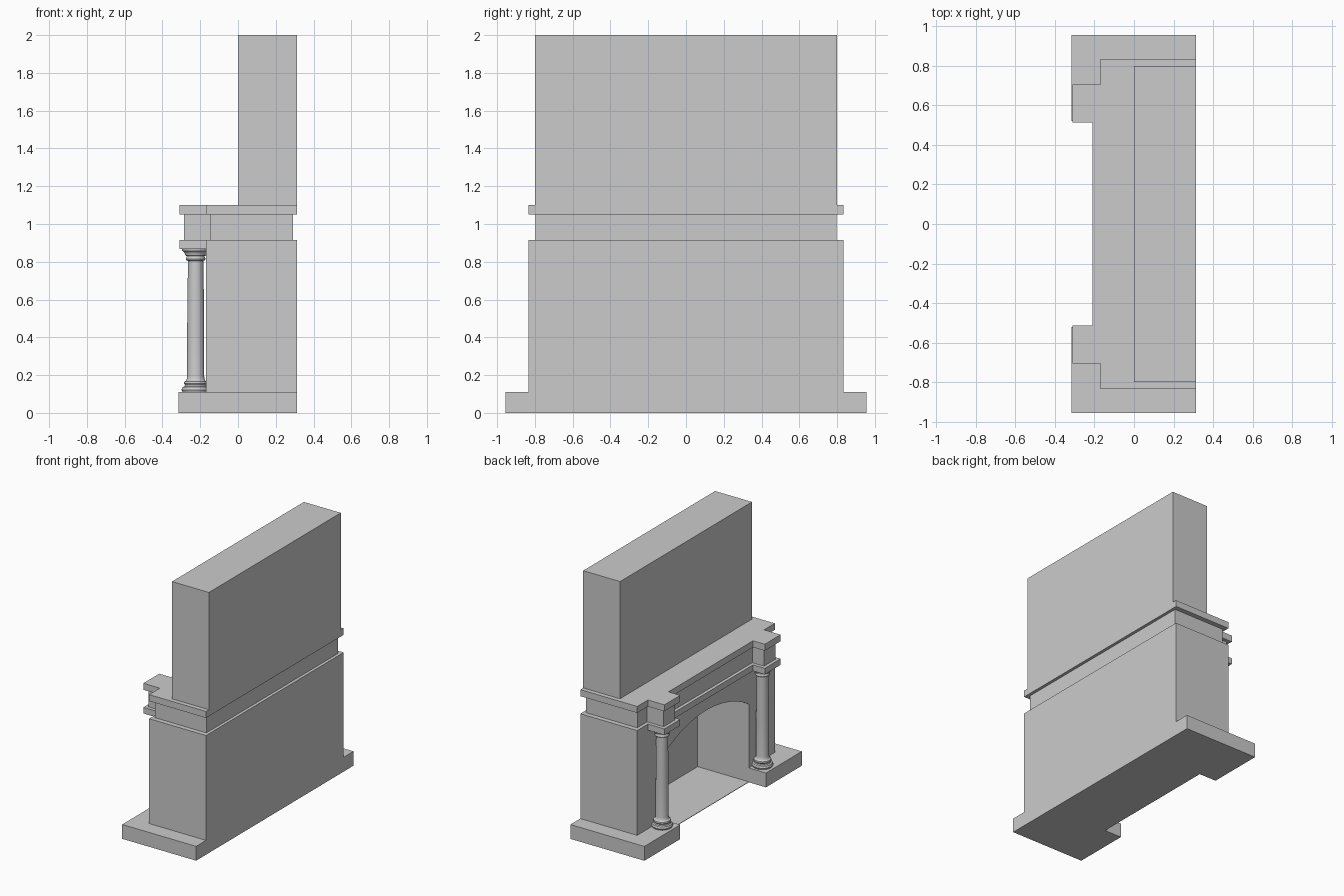
import bpy, bmesh, math
from mathutils import Vector

if "Cube" in bpy.data.objects:
    bpy.data.objects.remove(bpy.data.objects["Cube"])

BACK, FRONT = 0.313, -0.17      # back plane and main wall front
OPEN, SPRING, CROWN = 0.52, 0.60, 0.75


def make(name, bm):
    bmesh.ops.recalc_face_normals(bm, faces=bm.faces[:])
    me = bpy.data.meshes.new(name)
    bm.to_mesh(me)
    bm.free()
    ob = bpy.data.objects.new(name, me)
    bpy.context.collection.objects.link(ob)
    return ob


def prism(name, pts, move):
    """Extrude a closed outline of 3D points along a vector."""
    bm = bmesh.new()
    face = bm.faces.new([bm.verts.new(p) for p in pts])
    res = bmesh.ops.extrude_face_region(bm, geom=[face], use_keep_orig=True)
    verts = [g for g in res["geom"] if isinstance(g, bmesh.types.BMVert)]
    bmesh.ops.translate(bm, verts=verts, vec=Vector(move))
    return make(name, bm)


def slab(name, outline, z0, z1):
    return prism(name, [(x, y, z0) for x, y in outline], (0, 0, z1 - z0))


def box(name, x0, x1, y0, y1, z0, z1):
    return slab(name, [(x0, y0), (x1, y0), (x1, y1), (x0, y1)], z0, z1)


def mantel_outline(back, side, wall, middle, block, yin, yout):
    """Plan outline with a block breaking forward over each column."""
    half = [(back, side), (wall, side), (wall, yout), (block, yout),
            (block, yin), (middle, yin)]
    return half + [(x, -y) for x, y in reversed(half)]


# Lower wall with arched opening
rise = CROWN - SPRING
R = (OPEN ** 2 + rise ** 2) / (2 * rise)
a = math.asin(OPEN / R)
N = 24
arch = [(R * math.sin(-a + 2 * a * i / N), CROWN - R + R * math.cos(-a + 2 * a * i / N))
        for i in range(N + 1)]
wall = [(-0.835, 0), (-OPEN, 0)] + arch + [(OPEN, 0), (0.835, 0), (0.835, 0.915), (-0.835, 0.915)]
prism("arched_wall", [(FRONT, y, z) for y, z in wall], (0.265 - FRONT, 0, 0))
box("firebox_back", 0.265, BACK, -0.835, 0.835, 0, 0.915)
box("hearth_floor", FRONT, 0.265, -OPEN, OPEN, 0, 0.004)

# Mantel layers
slab("mantel_ledge", mantel_outline(FRONT, 0.705, FRONT, -0.21, -0.31, 0.513, 0.705)[1:-1], 0.868, 0.915)
slab("mantel_frieze", mantel_outline(0.29, 0.798, -0.145, -0.185, -0.285, 0.54, 0.678), 0.915, 1.05)
slab("mantel_shelf", mantel_outline(BACK, 0.835, FRONT, -0.21, -0.31, 0.513, 0.705), 1.05, 1.10)

# Chimney breast
box("chimney_breast", 0.0, BACK, -0.8, 0.8, 1.10, 2.0)

# Column profile: radius, height
profile = [(0, 0.11), (0.070, 0.11), (0.075, 0.122), (0.070, 0.136), (0.060, 0.140),
           (0.057, 0.148), (0.062, 0.156), (0.060, 0.166), (0.052, 0.170), (0.048, 0.176),
           (0.045, 0.195), (0.045, 0.45), (0.041, 0.805), (0.049, 0.808), (0.052, 0.815),
           (0.049, 0.823), (0.047, 0.830), (0.055, 0.834), (0.057, 0.842), (0.062, 0.852),
           (0.072, 0.858), (0.074, 0.868), (0, 0.868)]


def column(name, cx, cy):
    bm = bmesh.new()
    vs = [bm.verts.new((r, 0, z)) for r, z in profile]
    es = [bm.edges.new(p) for p in zip(vs, vs[1:])]
    bmesh.ops.spin(bm, geom=vs + es, cent=(0, 0, 0), axis=(0, 0, 1),
                   angle=2 * math.pi, steps=32, use_merge=True)
    bmesh.ops.remove_doubles(bm, verts=bm.verts[:], dist=1e-5)
    bmesh.ops.translate(bm, verts=bm.verts[:], vec=(cx, cy, 0))
    ob = make(name, bm)
    bpy.ops.object.select_all(action='DESELECT')
    ob.select_set(True)
    bpy.context.view_layer.objects.active = ob
    bpy.ops.object.shade_smooth_by_angle(angle=math.radians(40))


# Plinths and columns on both sides
for side, s in (("left", 1), ("right", -1)):
    y0, y1 = sorted((s * OPEN, s * 0.955))
    box("plinth_" + side, -0.315, BACK, y0, y1, 0, 0.11)
    column("column_" + side, -0.224, s * 0.609)
